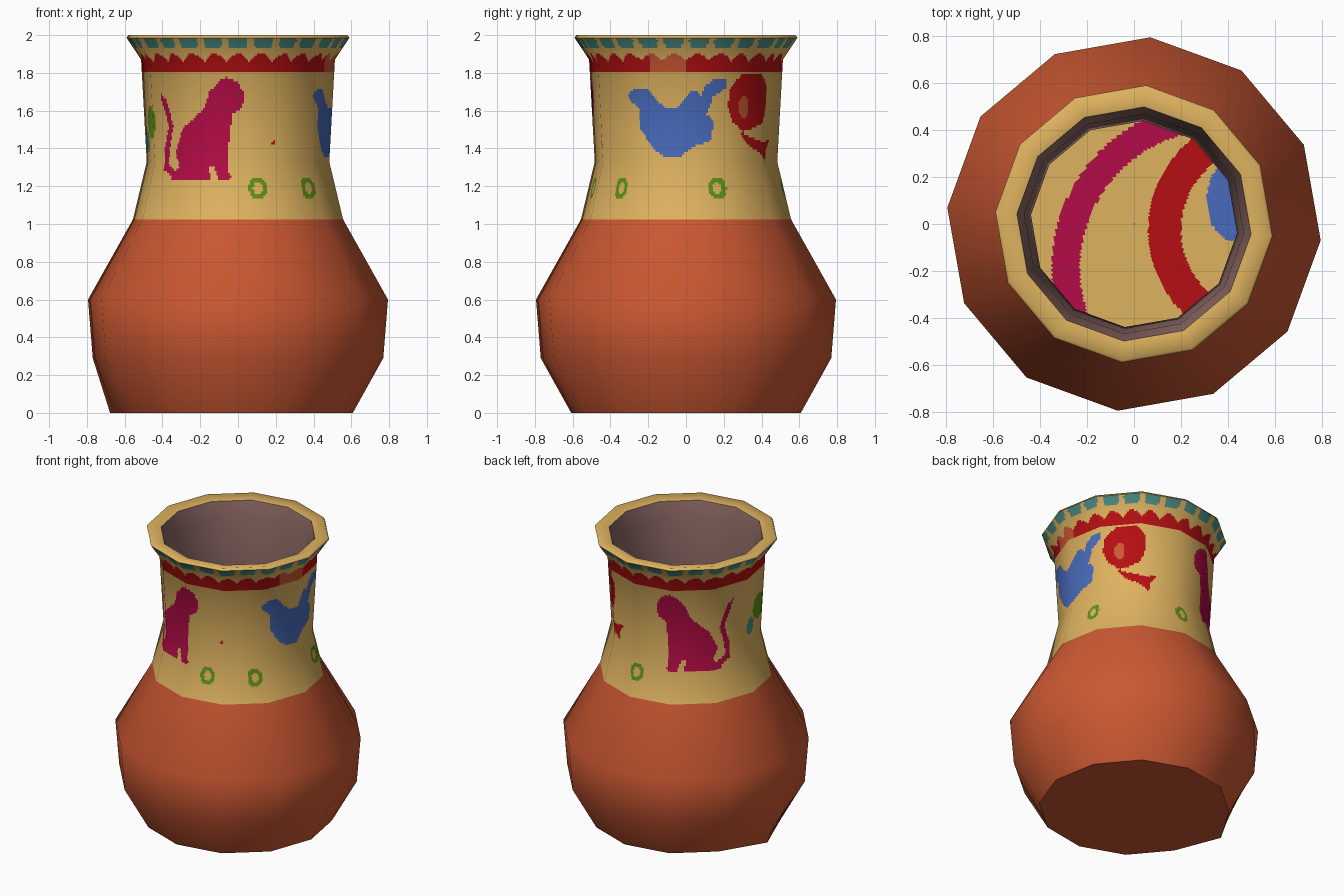
import bpy, math

if "Cube" in bpy.data.objects:
    bpy.data.objects.remove(bpy.data.objects["Cube"])

SIDES, SUB, TURN = 12, 24, -5     # twelve flat sides, each split into thin columns for painting


def srgb(r, g, b):
    def f(c):
        c /= 255
        return c / 12.92 if c <= 0.04045 else ((c + 0.055) / 1.055) ** 2.4
    return (f(r), f(g), f(b), 1)


COLOURS = {
    "terracotta": (203, 88, 50), "sand": (222, 178, 95), "crimson": (180, 12, 70),
    "blue": (72, 107, 188), "red": (182, 15, 18), "teal": (76, 140, 130),
    "green": (95, 145, 22), "mauve": (140, 104, 100),
}
NAMES = list(COLOURS)
MATS = []
for n, c in COLOURS.items():
    m = bpy.data.materials.new(n)
    m.diffuse_color = srgb(*c)
    m.use_nodes = True
    m.node_tree.nodes["Principled BSDF"].inputs["Base Color"].default_value = m.diffuse_color
    MATS.append(m)

# Painted outlines: (sideways, height) as seen straight on
CAT = [(-.09, 1.76), (-.06, 1.775), (0, 1.75), (.035, 1.68), (.02, 1.61), (-.03, 1.58),
       (-.04, 1.5), (-.05, 1.4), (-.05, 1.28), (-.03, 1.24), (-.1, 1.23), (-.13, 1.31),
       (-.16, 1.3), (-.14, 1.23), (-.35, 1.23), (-.35, 1.26), (-.31, 1.3), (-.34, 1.37),
       (-.29, 1.5), (-.18, 1.61), (-.15, 1.7)]
TAIL = [(-.41, 1.7), (-.38, 1.66), (-.345, 1.52), (-.37, 1.4), (-.38, 1.32), (-.33, 1.28),
        (-.33, 1.24), (-.4, 1.29), (-.4, 1.38), (-.37, 1.52)]
BIRD = [(-.3, 1.68), (-.26, 1.72), (-.2, 1.71), (-.16, 1.66), (-.1, 1.61), (-.04, 1.62),
        (0, 1.68), (.04, 1.71), (.08, 1.68), (.1, 1.73), (.15, 1.77), (.21, 1.77),
        (.2, 1.72), (.14, 1.67), (.11, 1.58), (.15, 1.54), (.13, 1.44), (.04, 1.41),
        (-.03, 1.36), (-.1, 1.35), (-.18, 1.4), (-.24, 1.5), (-.24, 1.6)]
HEAD = [(-.15, 1.72), (-.08, 1.79), (.05, 1.79), (.11, 1.72), (.1, 1.6), (.07, 1.53),
        (0, 1.5), (-.06, 1.49), (-.13, 1.54), (-.165, 1.62)]
SCARF = [(-.08, 1.49), (0, 1.46), (.1, 1.43), (.18, 1.45), (.14, 1.39), (.13, 1.33),
         (.06, 1.38), (-.02, 1.42)]


def unroll(poly):
    return [(math.degrees(math.asin(x / .485)), z) for x, z in poly]


# colour, facing azimuth, direction of drawing, outline
SHAPES = [(c, az, s, unroll(p)) for c, az, s, p in [
    ("crimson", -90, 1, CAT), ("crimson", -90, 1, TAIL),
    ("crimson", 106, -1, CAT), ("crimson", 106, -1, TAIL),
    ("blue", 0, 1, BIRD), ("red", 46, 1, HEAD), ("red", 46, 1, SCARF)]]
# colour, azimuth, height, half width in degrees, half height, hollow
SPOTS = [("green", a, 1.19, 5.5, .06, True) for a in (-78, -42.5, 19, 87)]
SPOTS += [("terracotta", 39, 1.62, 4, .06, False), ("red", -67, 1.43, 1.3, .015, False),
          ("green", 198, 1.54, 10, .09, False), ("teal", 184, 1.44, 6, .06, False)]


def wrap(d):
    return (d + 180) % 360 - 180


def inside(px, pz, poly):
    hit = False
    for (x1, z1), (x2, z2) in zip(poly, poly[1:] + poly[:1]):
        if (z1 > pz) != (z2 > pz) and px < x1 + (pz - z1) * (x2 - x1) / (z2 - z1):
            hit = not hit
    return hit


def paint_outside(x, y, z):
    if z < 1.025:
        return "terracotta"
    th = math.degrees(math.atan2(y, x))
    wave = math.sin(math.radians(th) * 13)
    if z > 1.935:                                   # teal rim blobs
        return "teal" if z < 1.99 and abs(wave) > .35 + 6 * abs(z - 1.968) else "sand"
    if z > 1.81:                                    # red scalloped band
        if z > 1.86 + .04 * abs(wave):
            return "sand"
        return "terracotta" if -22 < th < 0 else "red"
    for c, az, z0, w, h, hollow in SPOTS:
        d = (wrap(th - az) / w) ** 2 + ((z - z0) / h) ** 2
        if d < 1 and not (hollow and d < .25):
            return c
    for c, az, s, poly in SHAPES:
        if 1.2 < z < 1.8 and inside(s * wrap(th - az), z, poly):
            return c
    return "sand"


def paint_floor(x, y, z):
    if abs(math.hypot(x - .36, y + .19) - .65) < .06:
        return "crimson"
    if abs(math.hypot(x - .555, y + .025) - .425) < .07:
        return "red"
    if ((x - .42) / .11) ** 2 + ((y - .1) / .17) ** 2 < 1:
        return "blue"
    return "sand"


def lathe(name, profile, paint, step=None, fine_from=1.0):
    """Turn a profile into a twelve-sided shell with smooth normals."""
    seg = []
    for (r1, z1), (r2, z2) in zip(profile, profile[1:]):
        length = math.hypot(r2 - r1, z2 - z1)
        seg.append(((z2 - z1) / length, (r1 - r2) / length, length))
    norm = []
    for i in range(len(profile)):
        a, b = seg[max(i - 1, 0)], seg[min(i, len(seg) - 1)]
        norm.append((a[0] + b[0], a[1] + b[1]))
    rows = []
    for i, s in enumerate(seg):
        (r1, z1), (r2, z2) = profile[i], profile[i + 1]
        n = math.ceil(s[2] / step) if step and min(z1, z2) >= fine_from else 1
        for k in range(n):
            t = k / n
            rows.append((r1 + (r2 - r1) * t, z1 + (z2 - z1) * t,
                         norm[i][0] * (1 - t) + norm[i + 1][0] * t,
                         norm[i][1] * (1 - t) + norm[i + 1][1] * t))
    rows.append((*profile[-1], *norm[-1]))
    cols = SIDES * SUB
    verts, normals, faces = [], [], []
    for r, z, nr, nz in rows:
        ring = []
        for k in range(SIDES):
            a = math.radians(TURN + 360 / SIDES * k)
            rr = r + (.07 if z == 0 and k == 6 else 0)   # one base corner sticks out
            ring.append((rr * math.cos(a), rr * math.sin(a)))
        length = math.hypot(nr, nz)
        for j in range(cols):
            k, t = j // SUB, (j % SUB) / SUB
            p, q = ring[k], ring[(k + 1) % SIDES]
            x, y = p[0] + (q[0] - p[0]) * t, p[1] + (q[1] - p[1]) * t
            d = math.hypot(x, y)
            verts.append((x, y, z))
            normals.append((nr / length * x / d, nr / length * y / d, nz / length))
    for i in range(len(rows) - 1):
        for j in range(cols):
            k = (j + 1) % cols
            faces.append((i * cols + j, i * cols + k, (i + 1) * cols + k, (i + 1) * cols + j))
    mesh = bpy.data.meshes.new(name)
    mesh.from_pydata(verts, [], faces)
    for m in MATS:
        mesh.materials.append(m)
    for p in mesh.polygons:
        p.use_smooth = True
        p.material_index = NAMES.index(paint(*p.center))
    mesh.normals_split_custom_set_from_vertices(normals)
    ob = bpy.data.objects.new(name, mesh)
    bpy.context.collection.objects.link(ob)
    return ob


# Body and painted neck
lathe("pot_outside", [(.61, 0), (.772, .29), (.797, .6), (.558, 1.025), (.485, 1.33),
                      (.515, 1.87), (.592, 1.985)], paint_outside, .013)
# Lip
lathe("lip", [(.592, 1.985), (.582, 2), (.5, 1.985)], lambda x, y, z: "sand")
# Inner wall and floor
lathe("inner_wall", [(.5, 1.985), (.468, 1.87), (.44, 1.33), (.5, 1.0)],
      lambda x, y, z: "mauve")
lathe("inner_floor", [(.5, 1.0), (.002, 1.0)], paint_floor, .013)
# Underside
lathe("underside", [(.002, 0.0), (.61, 0)], lambda x, y, z: "terracotta")
